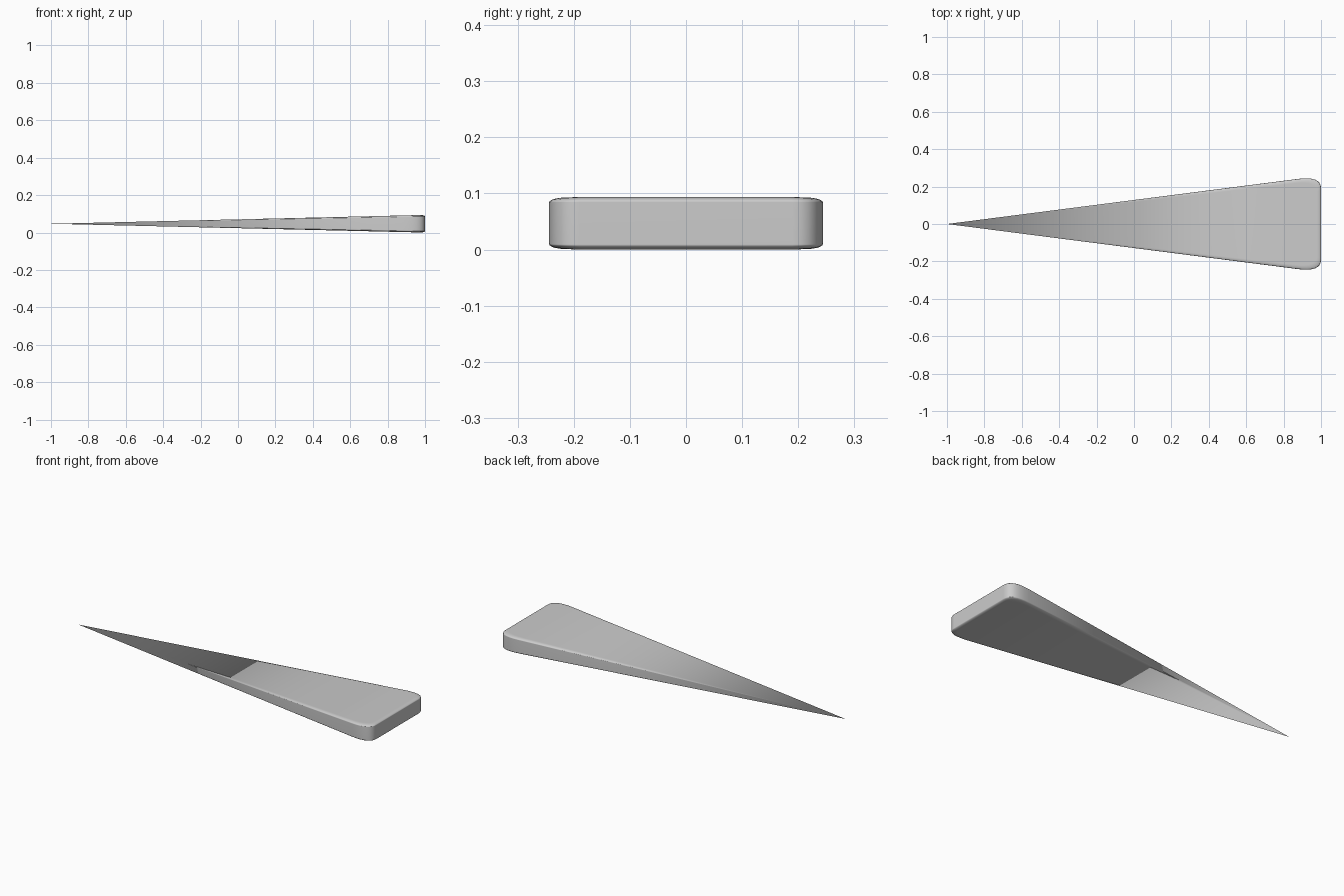
import bpy, bmesh, math

if "Cube" in bpy.data.objects:
    bpy.data.objects.remove(bpy.data.objects["Cube"])

TIP_X, MID_Z = -1.0, 0.0468
SIDE_SLOPE, TOP_SLOPE = 0.1285, 0.0236   # half width / half height gained per unit of x


def half_outline(n=8):
    """Plan view of the +y rounded corner, from the long side to the blunt end."""
    a, b, c = (0.88, 1.88 * SIDE_SLOPE), (1.0, 2 * SIDE_SLOPE), (1.0, 0.19)
    pts = []
    for i in range(n + 1):
        t = i / n
        pts.append(tuple((1 - t) ** 2 * a[k] + 2 * t * (1 - t) * b[k] + t * t * c[k]
                         for k in (0, 1)))
    return pts


corner = half_outline()
outline = corner + [(x, -y) for x, y in reversed(corner)]

# Layers from bottom to top: (height factor, width scale, length scale)
upper = []
for i in range(6):
    a = math.radians(90 * i / 5)
    r = 1 - math.cos(a)
    upper.append((0.80 + 0.20 * math.sin(a), 1 - 0.10 * r, 1 - 0.011 * r))
layers = [(-f, w, l) for f, w, l in reversed(upper)] + upper

# Wedge body: every layer shares the pointed tip
bm = bmesh.new()
tip = bm.verts.new((TIP_X, 0, MID_Z))
rings = []
for f, w, l in layers:
    ring = []
    for x, y in outline:
        d = (x - TIP_X) * l
        ring.append(bm.verts.new((TIP_X + d, y * w, MID_Z + f * TOP_SLOPE * d)))
    rings.append(ring)
for lo, hi in zip(rings, rings[1:]):
    for i in range(len(outline) - 1):
        bm.faces.new((lo[i], lo[i + 1], hi[i + 1], hi[i]))
    bm.faces.new((tip, lo[0], hi[0]))
    bm.faces.new((tip, hi[-1], lo[-1]))
bm.faces.new([tip] + rings[0])
bm.faces.new([tip] + rings[-1])
bmesh.ops.recalc_face_normals(bm, faces=bm.faces)

mesh = bpy.data.meshes.new("wedge")
bm.to_mesh(mesh)
bm.free()
wedge = bpy.data.objects.new("wedge", mesh)
bpy.context.collection.objects.link(wedge)

# Smooth shading with flat large faces
bpy.context.view_layer.objects.active = wedge
wedge.select_set(True)
bpy.ops.object.shade_smooth_by_angle(angle=math.radians(40))
wedge.modifiers.new("face_weighted_normals", 'WEIGHTED_NORMAL').keep_sharp = True
